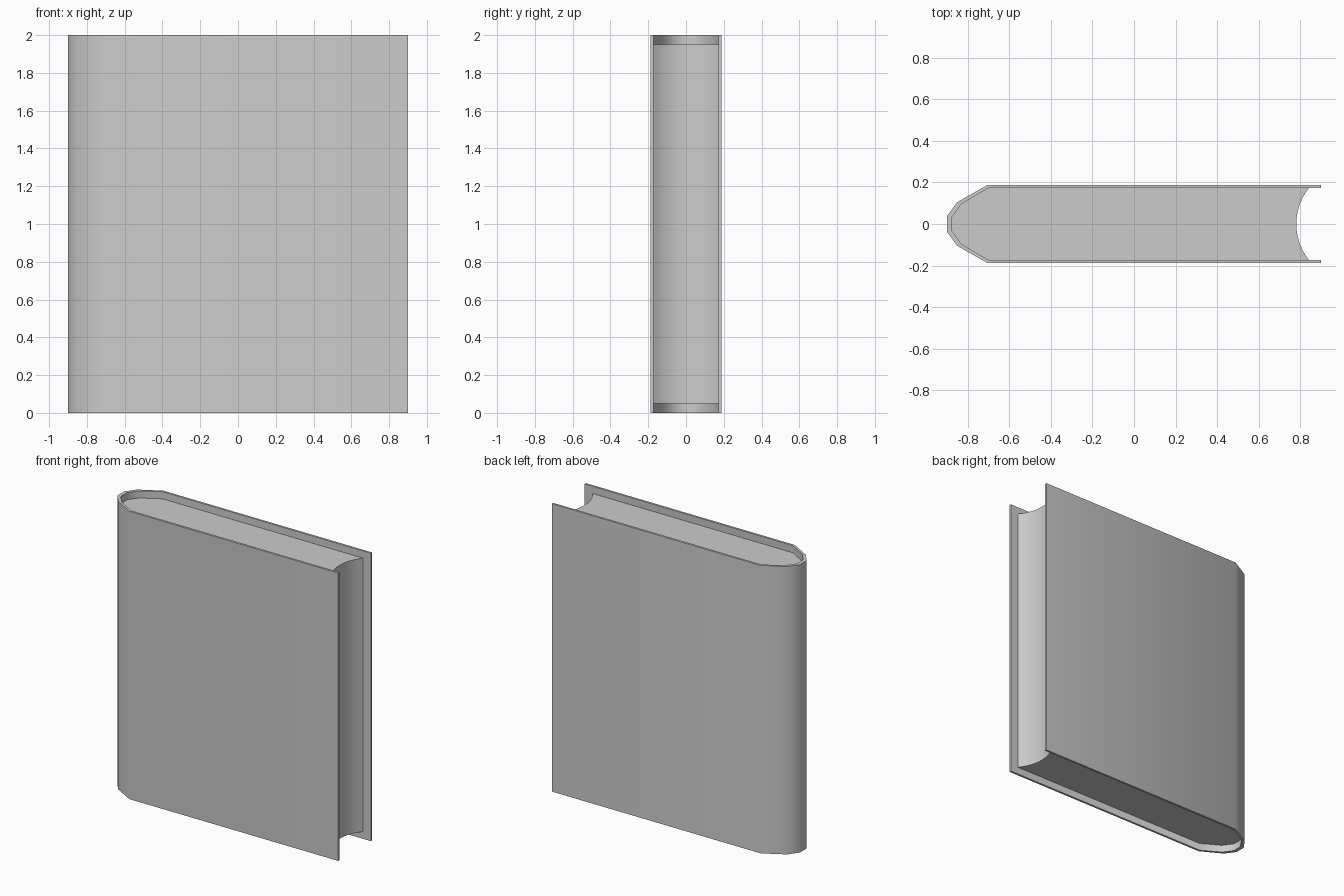
import bpy, bmesh, math

cube = bpy.data.objects.get("Cube")
if cube:
    bpy.data.objects.remove(cube, do_unlink=True)

grey = bpy.data.materials.new("plain grey")
grey.use_nodes = True
colour = (0.6, 0.6, 0.6, 1)
grey.diffuse_color = colour
grey.node_tree.nodes["Principled BSDF"].inputs["Base Color"].default_value = colour


def mirrored(half):
    """Closes a half outline by reflecting it across the x axis."""
    return half + [(x, -y) for x, y in reversed(half)]


def extrude_profile(name, outline, bottom, top):
    bm = bmesh.new()
    face = bm.faces.new([bm.verts.new((x, y, bottom)) for x, y in outline])
    result = bmesh.ops.extrude_face_region(bm, geom=[face])
    verts = [v for v in result["geom"] if isinstance(v, bmesh.types.BMVert)]
    bmesh.ops.translate(bm, verts=verts, vec=(0, 0, top - bottom))
    bmesh.ops.recalc_face_normals(bm, faces=bm.faces)
    mesh = bpy.data.meshes.new(name)
    bm.to_mesh(mesh)
    bm.free()
    mesh.materials.append(grey)
    obj = bpy.data.objects.new(name, mesh)
    bpy.context.collection.objects.link(obj)
    bpy.ops.object.select_all(action="DESELECT")
    obj.select_set(True)
    bpy.context.view_layer.objects.active = obj
    bpy.ops.object.shade_smooth_by_angle(angle=math.radians(40))
    return obj


# Half outlines, from the open edge round to the spine
outer = [(0.9, 0.187), (-0.705, 0.187), (-0.85, 0.105), (-0.9, 0.036)]
inner = [(-0.875, 0.033), (-0.828, 0.098), (-0.7, 0.172), (0.9, 0.172)]

# Cover: two boards joined by a rounded spine
lower_inner = [(x, -y) for x, y in inner]
extrude_profile("cover", mirrored(outer) + lower_inner[::-1] + inner, 0, 2)

# Page block: fits the cover, with a hollow fore edge
half_width, depth, steps = 0.172, 0.06, 12
radius = (half_width ** 2 + depth ** 2) / (2 * depth)
sweep = math.asin(half_width / radius)
fore_edge = []
for i in range(steps + 1):
    a = sweep * (2 * i / steps - 1)
    fore_edge.append((0.78 + radius * (1 - math.cos(a)), radius * math.sin(a)))
spine_side = mirrored(inner[2::-1])
extrude_profile("page_block", fore_edge + spine_side, 0.05, 1.95)
